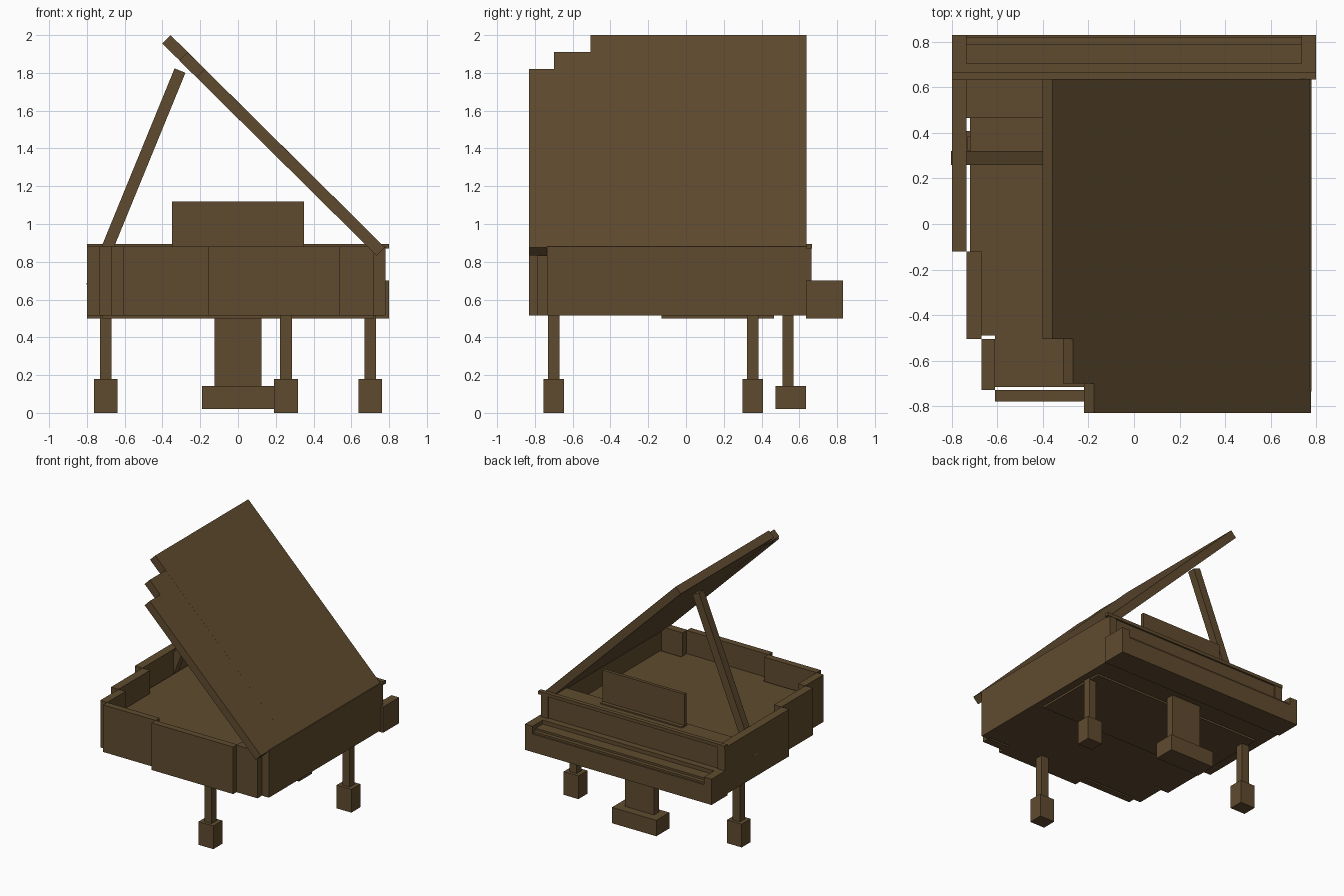
import bpy
import math

cube = bpy.data.objects.get("Cube")
if cube:
    bpy.data.objects.remove(cube, do_unlink=True)

wood = bpy.data.materials.new("dark_brown_wood")
wood.use_nodes = True
COLOUR = (0.115, 0.071, 0.028, 1.0)
wood.diffuse_color = COLOUR
wood.node_tree.nodes["Principled BSDF"].inputs["Base Color"].default_value = COLOUR


def box(name, x, y, z):
    """Box from (min, max) ranges on each axis."""
    bpy.ops.mesh.primitive_cube_add(size=1, location=[sum(r) / 2 for r in (x, y, z)])
    obj = bpy.context.object
    obj.name = name
    obj.scale = [r[1] - r[0] for r in (x, y, z)]
    bpy.ops.object.transform_apply(location=False, rotation=False, scale=True)
    obj.data.materials.append(wood)
    return obj


def bar(name, start, end, thick, y):
    """Slanted slab whose centre line runs between two (x, z) points."""
    dx, dz = end[0] - start[0], end[1] - start[1]
    half = math.hypot(dx, dz) / 2
    obj = box(name, (-half, half), y, (-thick / 2, thick / 2))
    obj.location.x = (start[0] + end[0]) / 2
    obj.location.z = (start[1] + end[1]) / 2
    obj.rotation_euler.y = -math.atan2(dz, dx)
    return obj


# Case walls, stepping round the curved side
WALL_Z = (0.515, 0.88)
walls = {
    "case_wall_right": ((-0.80, -0.735), (-0.12, 0.665)),
    "case_wall_right_step": ((-0.735, -0.67), (-0.505, -0.12)),
    "case_wall_right_corner": ((-0.67, -0.61), (-0.73, -0.505)),
    "case_wall_tail_right": ((-0.61, -0.16), (-0.78, -0.73)),
    "case_wall_tail_middle": ((-0.16, 0.54), (-0.83, -0.78)),
    "case_wall_tail_left": ((0.54, 0.72), (-0.79, -0.73)),
    "case_wall_left": ((0.72, 0.78), (-0.735, 0.665)),
}
for name, (x, y) in walls.items():
    box(name, x, y, WALL_Z)

# Soundboard inside the case
box("soundboard_main", (-0.72, 0.72), (-0.13, 0.465), (0.50, 0.70))
box("soundboard_step", (-0.67, 0.72), (-0.49, -0.13), (0.515, 0.70))
box("soundboard_tail", (-0.61, 0.72), (-0.715, -0.49), (0.515, 0.70))
box("soundboard_tail_end", (-0.16, 0.54), (-0.78, -0.715), (0.515, 0.70))

# Keyboard end: covered block, fallboard, shelf and keybed
box("pin_block", (-0.735, 0.72), (0.465, 0.64), (0.515, 0.868))
box("fallboard", (-0.735, 0.72), (0.64, 0.655), (0.69, 0.87))
box("top_shelf", (-0.80, 0.80), (0.635, 0.668), (0.87, 0.895))
box("keybed", (-0.80, 0.80), (0.635, 0.83), (0.50, 0.64))
box("key_back_rail", (-0.735, 0.735), (0.635, 0.705), (0.64, 0.70))
box("keys", (-0.735, 0.735), (0.705, 0.79), (0.64, 0.67))
box("key_slip", (-0.735, 0.735), (0.79, 0.82), (0.64, 0.655))
for side, sx in (("left", 1), ("right", -1)):
    box("key_cheek_" + side, sorted((sx * 0.735, sx * 0.80)), (0.635, 0.83), (0.64, 0.70))

# Music stand
box("music_stand", (-0.35, 0.35), (0.495, 0.52), (0.868, 1.12))
box("music_stand_base", (-0.35, 0.35), (0.49, 0.55), (0.868, 0.878))

# Open lid in three stepped slabs, and its prop
HINGE = (0.756, 0.854)
for name, end, y in (
    ("lid_main", (-0.379, 1.978), (-0.505, 0.637)),
    ("lid_step", (-0.289, 1.888), (-0.70, -0.505)),
    ("lid_tail", (-0.198, 1.798), (-0.83, -0.70)),
):
    bar(name, HINGE, end, 0.062, y)
bar("lid_prop", (-0.775, 0.67), (-0.307, 1.812), 0.062, (0.26, 0.32))

# Legs with block feet
for name, x, y in (
    ("leg_tail", 0.254, -0.70),
    ("leg_left", 0.70, 0.353),
    ("leg_right", -0.70, 0.353),
):
    box(name, (x - 0.031, x + 0.031), (y - 0.031, y + 0.031), (0.17, 0.53))
    box(name + "_foot", (x - 0.063, x + 0.063), (y - 0.055, y + 0.055), (0.0, 0.18))

# Pedal lyre
box("pedal_post", (-0.125, 0.125), (0.51, 0.57), (0.13, 0.53))
box("pedal_box", (-0.19, 0.19), (0.475, 0.635), (0.02, 0.143))
